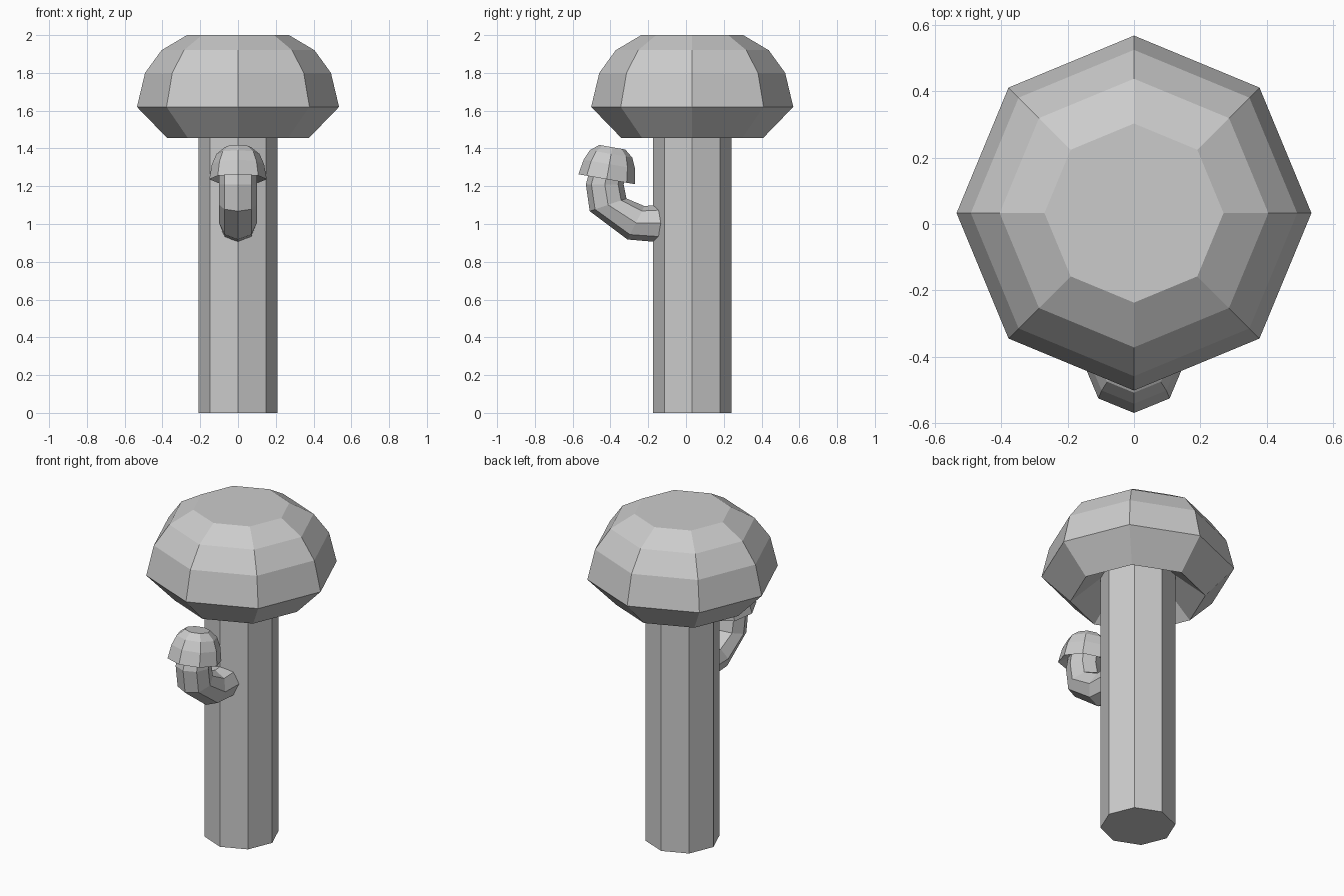
import bpy, math
from mathutils import Matrix, Vector

if "Cube" in bpy.data.objects:
    bpy.data.objects.remove(bpy.data.objects["Cube"])

N = 8
ANG = [2 * math.pi * i / N for i in range(N)]


def skin(name, rings, matrix=Matrix(), close_start=True, close_end=True):
    """Join successive eight-sided rings into a flat-faced mesh."""
    verts = [matrix @ Vector(p) for ring in rings for p in ring]
    faces = []
    for k in range(len(rings) - 1):
        for i in range(N):
            j = (i + 1) % N
            faces.append((k * N + i, k * N + j, (k + 1) * N + j, (k + 1) * N + i))
    if close_start:
        faces.append(tuple(reversed(range(N))))
    if close_end:
        faces.append(tuple(range(len(verts) - N, len(verts))))
    mesh = bpy.data.meshes.new(name)
    mesh.from_pydata(verts, [], faces)
    obj = bpy.data.objects.new(name, mesh)
    bpy.context.collection.objects.link(obj)
    return obj


def lathe(profile):
    """Rings around z from (radius, height) pairs."""
    return [[(r * math.cos(a), r * math.sin(a), z) for a in ANG] for r, z in profile]


main = Matrix.Translation((0, 0.033, 0))

# Main stem
skin("main_stem", lathe([(0.208, 0), (0.208, 1.63)]), main)

# Main cap, with an underside recessed towards the stem
skin("main_cap", lathe([(0.2, 1.6), (0.375, 1.455), (0.535, 1.62), (0.492, 1.8),
                        (0.405, 1.92), (0.27, 2.0)]), main)

# Small curved side stem: each ring spans an outer and an inner (y, z) point
spans = [((-0.04, 0.895), (-0.04, 1.11)), ((-0.31, 0.918), (-0.22, 1.095)),
         ((-0.51, 1.068), (-0.315, 1.135)), ((-0.53, 1.21), (-0.33, 1.21)),
         ((-0.505, 1.30), (-0.32, 1.27))]
rings = []
for outer, inner in spans:
    o, i = Vector((0, *outer)), Vector((0, *inner))
    mid, half = (o + i) / 2, (o - i) / 2
    rings.append([mid + half * math.sin(a) + Vector((0.1 * math.cos(a), 0, 0))
                  for a in ANG])
stem = skin("side_stem", rings)

# Small tilted cap
tilt = Matrix.Translation((0, -0.42, 1.237)) @ Matrix.Rotation(math.radians(-10), 4, 'X')
skin("side_cap", lathe([(0.09, 0.035), (0.152, 0), (0.138, 0.081),
                        (0.114, 0.136), (0.07, 0.172)]), tilt)

# Consistent outward normals
import bmesh
for obj in bpy.context.collection.objects:
    bm = bmesh.new()
    bm.from_mesh(obj.data)
    bmesh.ops.recalc_face_normals(bm, faces=bm.faces)
    bm.to_mesh(obj.data)
    bm.free()
